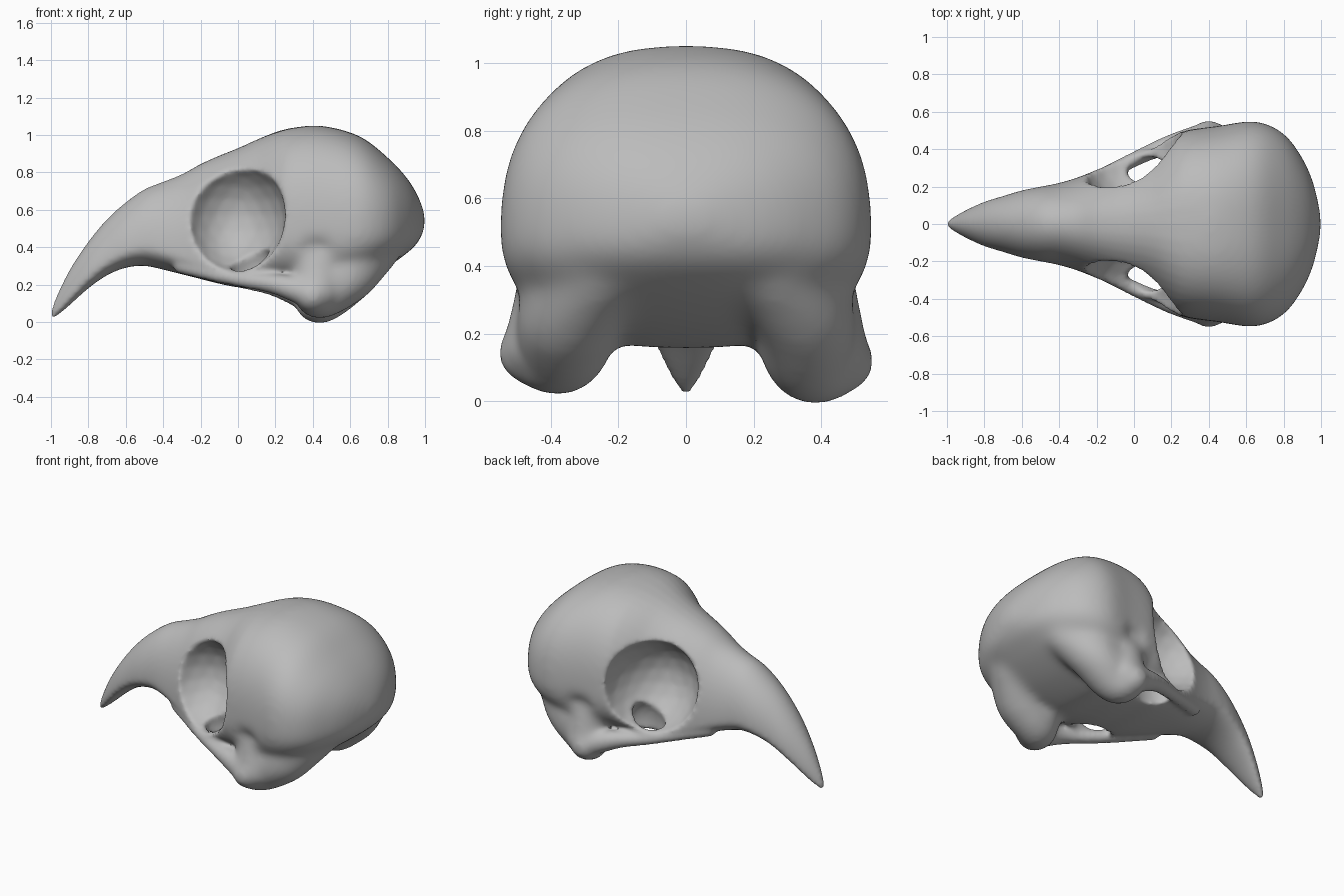
import bpy, bmesh, math
from mathutils import Vector, Matrix

cube = bpy.data.objects.get("Cube")
if cube:
    bpy.data.objects.remove(cube, do_unlink=True)

bone = bpy.data.materials.new("bone_grey")
bone.use_nodes = True
COLOUR = (0.5, 0.5, 0.5, 1)
bone.diffuse_color = COLOUR
bone.node_tree.nodes["Principled BSDF"].inputs["Base Color"].default_value = COLOUR

# Profile of the skull along its length: x, underside, top, half width
SECTIONS = [
    (-1, .02, .06, .012), (-.97, .03, .14, .035), (-.9, .09, .28, .075),
    (-.8, .18, .43, .12), (-.7, .25, .55, .15), (-.6, .29, .64, .18),
    (-.5, .3, .71, .2), (-.4, .28, .75, .22), (-.3, .255, .79, .25),
    (-.2, .23, .845, .29), (-.1, .205, .89, .335), (0, .185, .93, .375),
    (.1, .18, .975, .42), (.2, .17, 1.015, .475), (.3, .165, 1.04, .505),
    (.45, .16, 1.05, .525), (.65, .22, .995, .55), (.8, .295, .88, .485),
    (.9, .365, .775, .355), (.96, .42, .68, .22), (1, .5, .58, .05)]


def ramp(x, stops):
    """Linear interpolation through (x, value) stops."""
    if x <= stops[0][0]:
        return stops[0][1]
    for (a, u), (b, v) in zip(stops, stops[1:]):
        if x <= b:
            return u + (v - u) * (x - a) / (b - a)
    return stops[-1][1]


def smooth_rows(rows, steps):
    """Catmull-Rom interpolation of the profile rows."""
    rows = [Vector(r) for r in rows]
    out = []
    for i in range(len(rows) - 1):
        p, a, b, q = rows[max(i - 1, 0)], rows[i], rows[i + 1], rows[min(i + 2, len(rows) - 1)]
        for s in range(steps):
            t = s / steps
            out.append(a + (b - p) * t / 2 + (p * 2 - a * 5 + b * 4 - q) * t * t / 2
                       + (a * 3 - p - b * 3 + q) * t ** 3 / 2)
    return out + [rows[-1]]


def make_object(name, bm):
    bmesh.ops.recalc_face_normals(bm, faces=bm.faces)
    mesh = bpy.data.meshes.new(name)
    bm.to_mesh(mesh)
    bm.free()
    obj = bpy.data.objects.new(name, mesh)
    bpy.context.collection.objects.link(obj)
    return obj


def loft(name, rows, sides=48):
    """Skin of squarish rings whose widest height varies along x."""
    bm = bmesh.new()
    rings = []
    for x, low, high, width in rows:
        middle = low + (high - low) * ramp(x, [(-.5, .25), (-.2, .13), (.05, .13), (.25, .36)])
        power = ramp(x, [(-.4, 2), (-.2, 2.2), (.1, 2.2), (.3, 2.5)])
        ring = []
        for k in range(sides):
            a = math.tau * k / sides
            c, s = math.cos(a), math.sin(a)
            y = math.copysign(abs(c) ** (2 / power), c) * width
            z = math.copysign(abs(s) ** (2 / power), s)
            z = middle + z * (high - middle if s > 0 else middle - low)
            ring.append(bm.verts.new((x, y, z)))
        rings.append(ring)
    for r, q in zip(rings, rings[1:]):
        for k in range(sides):
            j = (k + 1) % sides
            bm.faces.new((r[k], r[j], q[j], q[k]))
    bm.faces.new(rings[0])
    bm.faces.new(rings[-1])
    return make_object(name, bm)


def add_ball(bm, centre, radii):
    bmesh.ops.create_icosphere(bm, subdivisions=3, radius=1,
                               matrix=Matrix.Translation(centre) @ Matrix.Diagonal((*radii, 1)))


def add_bone(bm, points, side):
    """Tapered rod of overlapping balls; each point is x, y, z, radius."""
    for p in smooth_rows(points, 9):
        lift = .03 * ramp(p.z, [(.1, 1), (.25, 0)]) if side < 0 else 0
        add_ball(bm, (p.x, p.y * side, p.z + lift), (p.w,) * 3)


skull = loft("skull", smooth_rows(SECTIONS, 4))

# Eye sockets, the gaps in their floors and ear hollows
hollows = [((-.03, .46, .57), (.285, .37, .315)),
           ((.09, .28, .25), (.13, .08, .16)),
           ((.41, .67, .39), (.15, .2, .1))]
for centre, radii in hollows:
    cuts = bmesh.new()
    for side in (-1, 1):
        add_ball(cuts, (centre[0], centre[1] * side, centre[2]), radii)
    cutter = make_object("hollow_cutter", cuts)
    cutter.hide_render = True
    carve = skull.modifiers.new("carve", 'BOOLEAN')
    carve.operation = 'DIFFERENCE'
    carve.object = cutter
    bpy.context.view_layer.objects.active = skull
    bpy.ops.object.modifier_apply(modifier=carve.name)
    bpy.data.objects.remove(cutter, do_unlink=True)

# Cheek bars, jaw joints and the ridges behind them
rods = bmesh.new()
for side in (-1, 1):
    add_bone(rods, [(-.3, .19, .3, .045), (0, .345, .225, .042),
                    (.2, .425, .19, .055), (.4, .46, .13, .09)], side)
    add_bone(rods, [(.4, .46, .12, .095), (.45, .37, .125, .13),
                    (.6, .34, .27, .155), (.74, .25, .39, .13)], side)
    add_bone(rods, [(.43, .42, .15, .12), (.42, .37, .3, .14), (.4, .33, .4, .14)], side)
    add_bone(rods, [(.43, .36, .17, .12), (.45, .24, .25, .1)], side)
rods_obj = make_object("cheek_bars_and_jaw_joints", rods)

# Fuse everything into one piece of bone
bpy.ops.object.select_all(action='DESELECT')
rods_obj.select_set(True)
skull.select_set(True)
bpy.context.view_layer.objects.active = skull
bpy.ops.object.join()
fuse = skull.modifiers.new("fuse", 'REMESH')
fuse.mode = 'VOXEL'
fuse.voxel_size = .014
bpy.ops.object.modifier_apply(modifier=fuse.name)

# Soften all of it a little, and the joints below the braincase more
blend = skull.vertex_groups.new(name="joint_blend")
for v in skull.data.vertices:
    weight = ramp(v.co.x, [(.25, 0), (.4, 1)]) * ramp(v.co.z, [(.15, .2), (.25, 1)])
    blend.add([v.index], weight, 'REPLACE')
for group, rounds in (("", 10), (blend.name, 60)):
    soften = skull.modifiers.new("soften", 'SMOOTH')
    soften.factor = .5
    soften.iterations = rounds
    soften.vertex_group = group
    bpy.ops.object.modifier_apply(modifier=soften.name)
skull.data.materials.clear()
skull.data.materials.append(bone)
bpy.ops.object.shade_smooth_by_angle(angle=math.radians(50))
